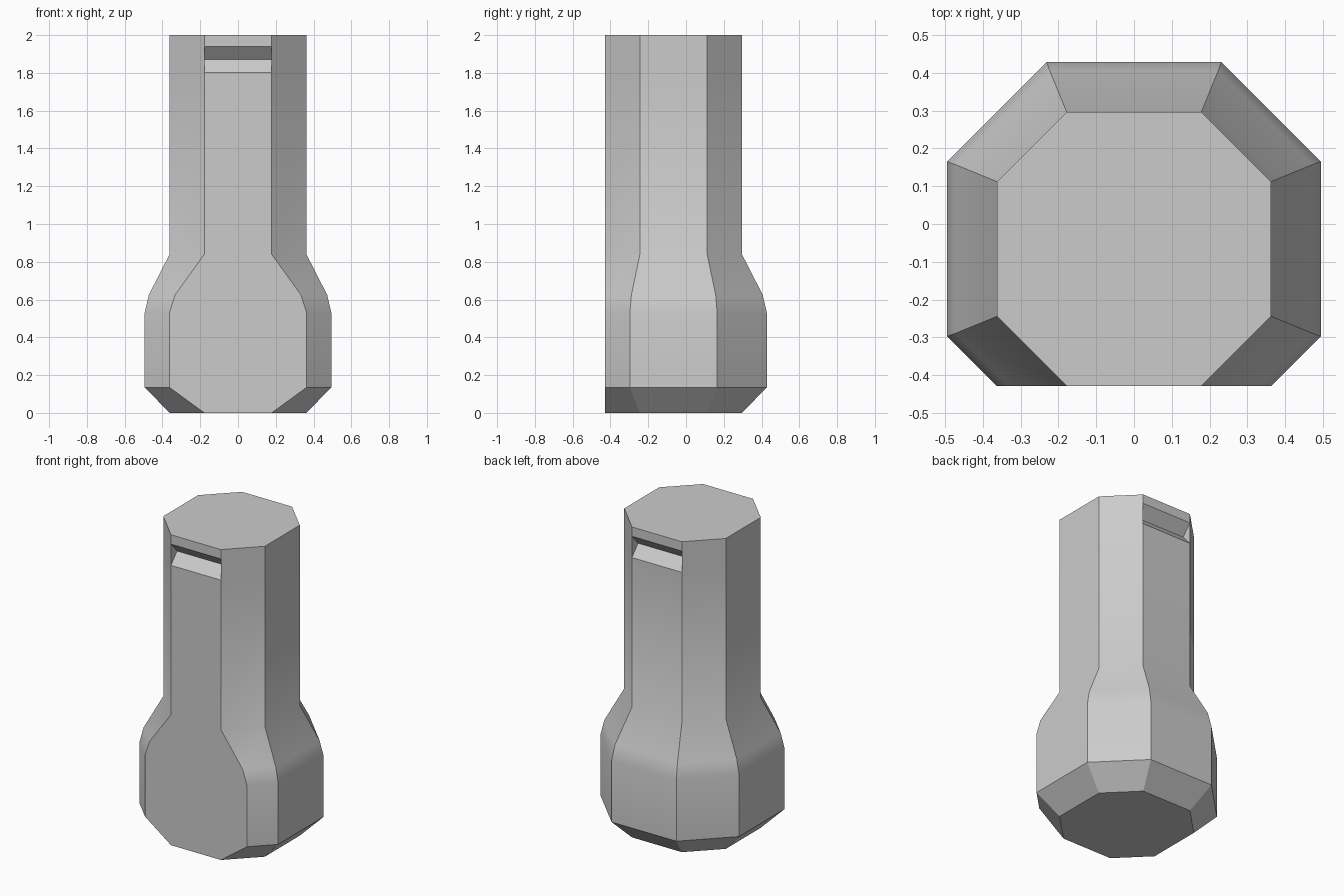
import bpy
import bmesh
import math

cube = bpy.data.objects.get("Cube")
if cube:
    bpy.data.objects.remove(cube)

grey = bpy.data.materials.new("plain grey")
grey.use_nodes = True
colour = (0.6, 0.6, 0.6, 1)
grey.diffuse_color = colour
grey.node_tree.nodes["Principled BSDF"].inputs["Base Color"].default_value = colour

NECK = 0.362        # half width of the neck, and distance to the flat front
NECK_CORNER = 0.178
CENTRE_Y = -0.066
GROOVE_DEPTH = 0.062

# Profile: height, half width, half length of each octagon side
profile = [
    (0, NECK, NECK_CORNER),
    (0.135, 0.494, 0.231),
    (0.53, 0.494, 0.231),
    (0.625, 0.472, 0.223),
    (0.84, NECK, NECK_CORNER),
    (1.803, NECK, NECK_CORNER),
    (1.94, NECK, NECK_CORNER),
    (2, NECK, NECK_CORNER),
]
GROOVE_LEVEL = 5

bm = bmesh.new()


def point(x, y, z):
    return bm.verts.new((x, y + CENTRE_Y, z))


def octagon(z, r, k):
    """Octagon whose front is cut flat at the neck distance."""
    f = r + k - NECK
    half = [(f, -NECK), (r, -k), (r, k), (k, r)]
    outline = half + [(-x, y) for x, y in reversed(half)]
    return [point(x, y, z) for x, y in outline]


# Body walls, leaving out the front and back faces where the grooves go
rings = [octagon(*level) for level in profile]
for level, (low, high) in enumerate(zip(rings, rings[1:])):
    for i in range(8):
        if level == GROOVE_LEVEL and i in (3, 7):
            continue
        j = (i + 1) % 8
        bm.faces.new((low[i], low[j], high[j], high[i]))
bm.faces.new(rings[0])
bm.faces.new(rings[-1])

# V grooves across the front and back of the neck
low, high = rings[GROOVE_LEVEL], rings[GROOVE_LEVEL + 1]
middle = (profile[GROOVE_LEVEL][0] + profile[GROOVE_LEVEL + 1][0]) / 2
for a, b, side in ((7, 0, -1), (3, 4, 1)):
    y = side * (NECK - GROOVE_DEPTH)
    inner_a = point(low[a].co.x, y, middle)
    inner_b = point(low[b].co.x, y, middle)
    bm.faces.new((low[a], low[b], inner_b, inner_a))
    bm.faces.new((inner_a, inner_b, high[b], high[a]))
    bm.faces.new((low[a], inner_a, high[a]))
    bm.faces.new((low[b], high[b], inner_b))

bmesh.ops.recalc_face_normals(bm, faces=bm.faces)
mesh = bpy.data.meshes.new("grooved_post")
bm.to_mesh(mesh)
bm.free()
mesh.materials.append(grey)
post = bpy.data.objects.new("grooved_post", mesh)
bpy.context.collection.objects.link(post)

# Smooth the flare, keep the octagon edges crisp
bpy.ops.object.select_all(action="DESELECT")
post.select_set(True)
bpy.context.view_layer.objects.active = post
bpy.ops.object.shade_smooth_by_angle(angle=math.radians(30))
